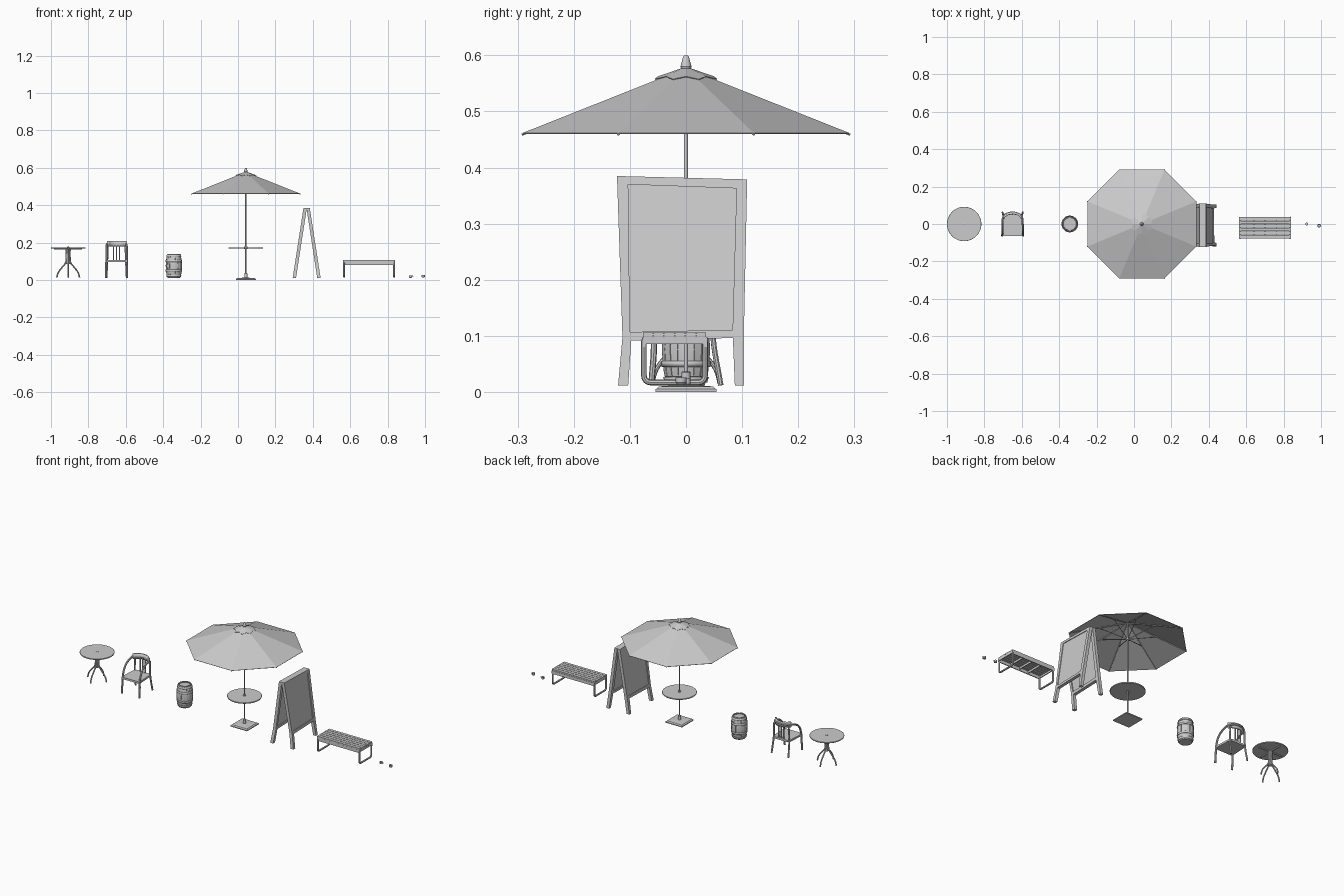
import bpy, bmesh
from math import pi, cos, sin, radians
from mathutils import Vector

if "Cube" in bpy.data.objects:
    bpy.data.objects.remove(bpy.data.objects["Cube"])


def mesh(name, verts, faces, smooth=False, solid=0.0):
    me = bpy.data.meshes.new(name)
    me.from_pydata(verts, [], faces)
    bm = bmesh.new()
    bm.from_mesh(me)
    bmesh.ops.recalc_face_normals(bm, faces=bm.faces)
    bm.to_mesh(me)
    bm.free()
    ob = bpy.data.objects.new(name, me)
    bpy.context.collection.objects.link(ob)
    bpy.context.view_layer.objects.active = ob
    bpy.ops.object.select_all(action='DESELECT')
    ob.select_set(True)
    if solid:
        mod = ob.modifiers.new("thickness", 'SOLIDIFY')
        mod.thickness = solid
        mod.offset = 0
    if smooth:
        bpy.ops.object.shade_smooth_by_angle(angle=radians(35))
    return ob


def lathe(name, prof, c=(0, 0), n=24, start=0.0, smooth=True, solid=0.0):
    """Turn a profile of (radius, z) around the vertical through c."""
    v = [(c[0] + r * cos(start + 2 * pi * i / n), c[1] + r * sin(start + 2 * pi * i / n), z)
         for r, z in prof for i in range(n)]
    f = [(k * n + i, k * n + (i + 1) % n, (k + 1) * n + (i + 1) % n, (k + 1) * n + i)
         for k in range(len(prof) - 1) for i in range(n)]
    if not solid:
        f += [tuple(range(n)), tuple(range((len(prof) - 1) * n, len(prof) * n))]
    return mesh(name, v, f, smooth, solid)


def prism(name, a, b):
    """Solid between two matching outlines."""
    n = len(a)
    f = [tuple(range(n)), tuple(range(n, 2 * n))]
    f += [(i, (i + 1) % n, n + (i + 1) % n, n + i) for i in range(n)]
    return mesh(name, list(a) + list(b), f)


def box(name, x0, x1, y0, y1, z0, z1):
    q = [(x0, y0), (x1, y0), (x1, y1), (x0, y1)]
    return prism(name, [(x, y, z0) for x, y in q], [(x, y, z1) for x, y in q])


def tube(name, pts, r, closed=False, curved=True, sides=2):
    cu = bpy.data.curves.new(name, 'CURVE')
    cu.dimensions = '3D'
    cu.bevel_depth = r
    cu.bevel_resolution = sides
    cu.resolution_u = 6
    cu.use_fill_caps = True
    sp = cu.splines.new('BEZIER' if curved else 'POLY')
    store = sp.bezier_points if curved else sp.points
    store.add(len(pts) - 1)
    for p, co in zip(store, pts):
        if curved:
            p.co = co
            p.handle_left_type = p.handle_right_type = 'AUTO'
        else:
            p.co = (*co, 1)
    sp.use_cyclic_u = closed
    ob = bpy.data.objects.new(name, cu)
    bpy.context.collection.objects.link(ob)
    bpy.ops.object.select_all(action='DESELECT')
    bpy.context.view_layer.objects.active = ob
    ob.select_set(True)
    bpy.ops.object.convert(target='MESH')
    bpy.ops.object.shade_smooth_by_angle(angle=radians(40))
    return bpy.context.view_layer.objects.active


def table_top(name, cx, z, r=0.092):
    lathe(name, [(r - .001, z - .004), (r, z - .002), (r, z + .001), (r - .001, z + .002)], (cx, 0), 48)


# Round table with four curved legs
TX = -0.908
table_top("table_top", TX, 0.173)
lathe("table_cap", [(.007, .174), (.007, .177), (.003, .178)], (TX, 0), 16)
lathe("table_hub", [(.012, .085), (.012, .1), (.01, .168)], (TX, 0), 8)
for i in range(4):
    d = Vector((cos(i * pi / 2), sin(i * pi / 2), 0))
    at = lambda r, z: Vector((TX, 0, z)) + d * r
    tube("table_leg", [at(.061, .013), at(.053, .04), at(.034, .066), at(.014, .092), at(.01, .12), at(.01, .168)], .004)
    tube("table_arm", [at(.005, .166), at(.075, .166)], .004, curved=False)

# Chair: frame, seat, curved back and slats
CX = -0.649
tube("chair_frame", [(CX + s * x, y, z) for s, row in (
    (-1, [(.056, -.062, .012), (.056, -.058, .06), (.055, -.054, .112), (.055, -.036, .155),
          (.054, .0, .182), (.048, .04, .193), (.028, .056, .196)]),
    (1, [(.028, .056, .196), (.048, .04, .193), (.054, .0, .182), (.055, -.036, .155),
         (.055, -.054, .112), (.056, -.058, .06), (.056, -.062, .012)])) for x, y, z in row], .0055)
arc = [(CX + .05 * sin(a), .02 + .037 * cos(a)) for a in [radians(-75 + 15 * i) for i in range(11)]]
n = len(arc)
mesh("chair_back", [(x, y, .178) for x, y in arc] + [(x, y, .208) for x, y in arc],
     [(i, i + 1, n + i + 1, n + i) for i in range(n - 1)], True, .009)
out = [(-.055, -.064), (.055, -.064), (.058, -.055), (.053, .045), (.043, .054), (-.043, .054), (-.053, .045), (-.058, -.055)]
prism("chair_seat", [(CX + x, y, .096) for x, y in out], [(CX + x, y, .107) for x, y in out])
for s in (-1, 1):
    tube("chair_back_leg", [(CX + s * .054, .062, .012), (CX + s * .05, .048, .1), (CX + s * .047, .048, .185)], .005)
for x in (-.016, 0, .016):
    box("chair_slat", CX + x - .003, CX + x + .003, .048, .054, .1, .19)

# Barrel with staves, hoops and sunken lid
BX, N = -0.343, 18
prof = [(.034, .012), (.04, .035), (.0425, .058), (.0435, .076), (.0425, .094), (.04, .117), (.034, .14)]
lathe("barrel_core", [(r - .002, z) for r, z in prof[:-1]] + [(.035, .132)], (BX, 0), 36)
for i in range(N):
    a0, a1 = 2 * pi * (i + .04) / N, 2 * pi * (i + .96) / N
    v = [(BX + (r - o) * cos(a), (r - o) * sin(a), z) for r, z in prof for o, a in ((0, a0), (0, a1), (.005, a1), (.005, a0))]
    f = [(0, 1, 2, 3), tuple(range(24, 28))]
    f += [(k * 4 + j, k * 4 + (j + 1) % 4, k * 4 + 4 + (j + 1) % 4, k * 4 + 4 + j) for k in range(6) for j in range(4)]
    mesh("barrel_stave", v, f, True)
for z, r0, r1 in ((.022, .0355, .0385), (.05, .041, .0425), (.102, .0425, .041), (.13, .0385, .0355)):
    lathe("barrel_hoop", [(r0 + .001, z - .005), (r1 + .001, z + .005)], (BX, 0), 36, solid=.0025)

# Parasol: base, pole, shelf, canopy, ribs, finial
UX, O = 0.042, pi / 8
K = 1 / cos(O)
lathe("parasol_base", [(.054 * 2 ** .5, 0), (.054 * 2 ** .5, .005), (.048 * 2 ** .5, .01), (.012, .013)],
      (UX, 0), 4, pi / 4, False)
lathe("base_socket", [(.008, .01), (.008, .035), (.006, .037)], (UX, 0), 16)
lathe("pole", [(.0035, .01), (.0035, .58)], (UX, 0), 12)
table_top("parasol_table", UX, .172)
lathe("table_collar", [(.009, .165), (.009, .178)], (UX, 0), 16)
lathe("canopy", [(.291 * K, .461), (.004, .575)], (UX, 0), 8, O, False, .0015)
m = 16
rim = [(UX + r * cos(O + i * pi / 8), r * sin(O + i * pi / 8), z)
       for i in range(m) for r, z in [((.06, .557), (.05, .562))[i % 2]]]
mesh("canopy_cap", rim + [(UX, 0, .579)], [(i, (i + 1) % m, m) for i in range(m)], False, .0015)
lathe("finial", [(.008, .574), (.01, .58), (.009, .583), (.0085, .585), (.005, .598), (.003, .6)], (UX, 0), 12)
lathe("parasol_runner", [(.009, .47), (.009, .487)], (UX, 0), 12)
for i in range(8):
    a = O + i * pi / 4
    at = lambda r, z: (UX + r * cos(a), r * sin(a), z)
    tube("rib", [at(.005, .57), at(.316, .459)], .0022, curved=False, sides=1)
    tube("strut", [at(.007, .478), at(.15, .516)], .002, curved=False, sides=1)

# Folding easel sign: two leaning leaves with frame, panel and feet
outer = [(-.123, .385), (.109, .379), (.103, .097), (-.113, .091)]
inner = [(-.103, .370), (.09, .363), (.083, .111), (-.1, .107)]
lfoot = [(-.113, .1), (-.097, .1), (-.103, .012), (-.121, .012)]
rfoot = [(.083, .11), (.103, .11), (.103, .012), (.087, .012)]


def leaf_part(name, pts, s, lo=-.009, hi=.009):
    def side(o):
        return [(.367 + s * (.008 + (.385 - z) * .154 + o), y, z) for y, z in pts]
    prism(name, side(lo), side(hi))


for s in (-1, 1):
    for i in range(4):
        j = (i + 1) % 4
        leaf_part("sign_frame", [outer[i], outer[j], inner[j], inner[i]], s)
    leaf_part("sign_panel", inner, s, -.003, .005)
    leaf_part("sign_foot", lfoot, s)
    leaf_part("sign_foot", rfoot, s)

# Slatted bench on two looped legs
for i in range(6):
    y = -.0765 + i * .0192
    box("bench_slat", .562, .84, y, y + .0165, .097, .106)
for y in (-.077, .033):
    box("bench_apron", .562, .84, y, y + .005, .08, .098)
for x in (.562, .64, .699, .758, .835):
    box("bench_crossbar", x, x + .005, -.074, .035, .086, .097)
for x in (.567, .835):
    loop = [(x, cy + .012 * cos(a), cz + .012 * sin(a))
            for cy, cz, q in ((.022, .089, 0), (-.063, .089, 1), (-.063, .029, 2), (.022, .029, 3))
            for a in [pi / 2 * (q + t / 4) for t in range(5)]]
    tube("bench_leg_loop", loop, .005, True, False)

# Small cup with handle and small bowl
lathe("cup", [(.005, .012), (.008, .014), (.008, .025), (.0068, .025), (.0065, .016)], (.923, 0), 16)
tube("cup_handle", [(.931, 0, .023), (.936, 0, .02), (.931, 0, .016)], .0012)
lathe("bowl", [(.006, .013), (.0095, .017), (.01, .026), (.0085, .026), (.007, .018)], (.99, -.009), 16)
